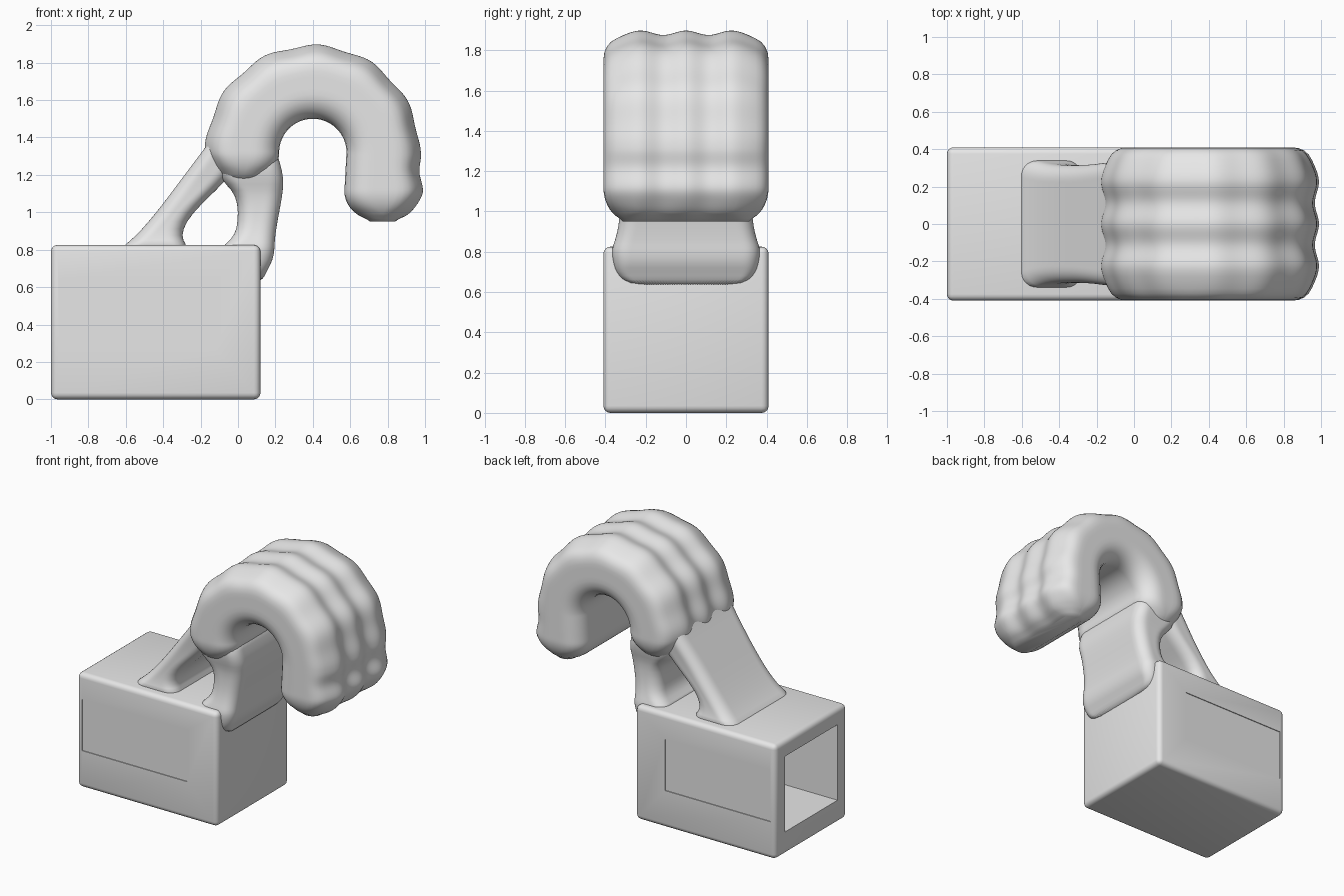
import bpy
import bmesh
from math import cos, sin, pi, sqrt
from mathutils import Matrix

cube = bpy.data.objects.get("Cube")
if cube:
    bpy.data.objects.remove(cube, do_unlink=True)

GREY = (0.8, 0.8, 0.8, 1)
mat = bpy.data.materials.new("plain grey")
mat.use_nodes = True
mat.diffuse_color = GREY
bsdf = next(n for n in mat.node_tree.nodes if n.type == 'BSDF_PRINCIPLED')
bsdf.inputs["Base Color"].default_value = GREY


def finish(name, bm):
    bmesh.ops.recalc_face_normals(bm, faces=bm.faces)
    mesh = bpy.data.meshes.new(name)
    bm.to_mesh(mesh)
    bm.free()
    mesh.materials.append(mat)
    obj = bpy.data.objects.new(name, mesh)
    bpy.context.collection.objects.link(obj)
    return obj


def add_box(bm, x, y, z):
    size = [hi - lo for lo, hi in (x, y, z)]
    mid = [(hi + lo) / 2 for lo, hi in (x, y, z)]
    bmesh.ops.create_cube(bm, size=1, matrix=Matrix.Translation(mid) @ Matrix.Diagonal((*size, 1)))


def rounded_section(a, b, r):
    """Rounded rectangle: half thickness a, half width b, corner radius r."""
    signs = [(1, 1), (-1, 1), (-1, -1), (1, -1)]
    pts = []
    for k, (su, sv) in enumerate(signs):
        for i in range(7):
            t = (k + i / 6) * pi / 2
            pts.append((su * (a - r) + r * cos(t), sv * (b - r) + r * sin(t)))
        nu, nv = signs[(k + 1) % 4]
        t = (k + 1) * pi / 2
        end = (nu * (a - r) + r * cos(t), nv * (b - r) + r * sin(t))
        start = pts[-1]
        steps = 36 if k % 2 else 4
        for i in range(1, steps):
            f = i / steps
            pts.append((start[0] + (end[0] - start[0]) * f, start[1] + (end[1] - start[1]) * f))
    return pts


def loft(name, stations, radius, bump=None):
    """Skin stations of (x, z, normal x, normal z, half thickness, half width, distance)."""
    bm = bmesh.new()
    rings = []
    for x, z, nx, nz, a, b, s in stations:
        ring = []
        for u, v in rounded_section(a, b, min(radius, a * 0.9)):
            if bump:
                u += bump(u, v, a, s)
            ring.append(bm.verts.new((x + u * nx, v, z + u * nz)))
        rings.append(ring)
    for low, high in zip(rings, rings[1:]):
        n = len(low)
        for i in range(n):
            j = (i + 1) % n
            bm.faces.new((low[i], low[j], high[j], high[i]))
    bm.faces.new(rings[0])
    bm.faces.new(rings[-1])
    obj = finish(name, bm)
    obj.data.shade_smooth()
    return obj


# Hollow base, open at its right end, with shallow side panels
bm = bmesh.new()
add_box(bm, (-1, 0.12), (-0.41, 0.41), (0, 0.825))
bmesh.ops.bevel(bm, geom=bm.edges[:], offset=0.035, segments=4, profile=0.5, affect='EDGES')
base = finish("hollow_base", bm)

bm = bmesh.new()
add_box(bm, (-1.2, -0.1), (-0.3, 0.3), (0.165, 0.71))
for side in (-1, 1):
    y = sorted((side * 0.404, side * 0.5))
    add_box(bm, (-0.96, -0.12), y, (0.27, 0.64))
cutter = finish("base_cutter", bm)
cutter.hide_render = True

cut = base.modifiers.new("hollow", 'BOOLEAN')
cut.operation = 'DIFFERENCE'
cut.solver = 'EXACT'
cut.object = cutter
bpy.ops.object.select_all(action='DESELECT')
base.select_set(True)
bpy.context.view_layer.objects.active = base
bpy.ops.object.modifier_apply(modifier=cut.name)
bpy.data.objects.remove(cutter, do_unlink=True)
bpy.ops.object.shade_smooth_by_angle(angle=0.6)


# Curled hook: straight heel, half-circle arch and hanging tip
CX, CZ, R = 0.4, 1.32, 0.37
HEEL, TIP = 0.16, 0.37
total = HEEL + pi * R + TIP
COUNT = 110
stations = []
for i in range(COUNT + 1):
    s = total * i / COUNT
    if s < HEEL:
        x, z, nx, nz = CX - R, CZ - HEEL + s, -1, 0
    elif s < HEEL + pi * R:
        t = pi - (s - HEEL) / R
        nx, nz = cos(t), sin(t)
        x, z = CX + R * nx, CZ + R * nz
    else:
        x, z, nx, nz = CX + R, CZ - (s - HEEL - pi * R), 1, 0
    full = 0.19 + 0.02 * max(0, s - HEEL - pi * R) / TIP
    gap = min(s / 0.16, (total - s) / 0.17, 1)
    a = full * max(0.3, sqrt(1 - (1 - gap) ** 2))
    b = 0.41 - 0.65 * (full - a)
    stations.append((x, z, nx, nz, a, b, s))


def knuckles(u, v, a, s):
    weight = max(0, u / a) * min(1, a / 0.19)
    return weight * (0.011 * cos(2 * pi * v / 0.225) + 0.007 * cos(2 * pi * s / 0.19))


loft("curled_hook", stations, 0.13, knuckles)


# Supports: rows of height, left edge, right edge, half width
def support(name, rows, radius):
    stations = [((l + r) / 2, z, 1, 0, (r - l) / 2, w, z) for z, l, r, w in rows]
    obj = loft(name, stations, radius)
    sub = obj.modifiers.new("smooth", 'SUBSURF')
    sub.levels = sub.render_levels = 1


support("upright_post", [
    (0.63, 0.04, 0.12, 0.27), (0.66, 0.04, 0.145, 0.32), (0.7, 0.03, 0.16, 0.35),
    (0.74, 0.02, 0.185, 0.36), (0.8, -0.1, 0.195, 0.37), (0.835, -0.06, 0.195, 0.36),
    (0.88, -0.015, 0.2, 0.345), (0.95, 0.0, 0.21, 0.33), (1.05, 0.0, 0.23, 0.325),
    (1.12, -0.03, 0.24, 0.33), (1.18, -0.1, 0.245, 0.35), (1.26, -0.1, 0.225, 0.36),
    (1.36, -0.08, 0.2, 0.35)], 0.08)

support("sloping_brace", [
    (0.79, -0.64, -0.26, 0.35), (0.83, -0.6, -0.28, 0.34), (0.87, -0.55, -0.305, 0.325),
    (0.95, -0.477, -0.28, 0.315), (1.04, -0.405, -0.2, 0.315), (1.12, -0.345, -0.115, 0.315),
    (1.2, -0.285, -0.04, 0.32), (1.3, -0.21, 0.03, 0.33), (1.4, -0.135, 0.1, 0.34),
    (1.5, -0.085, 0.14, 0.33), (1.56, -0.04, 0.16, 0.3)], 0.08)
